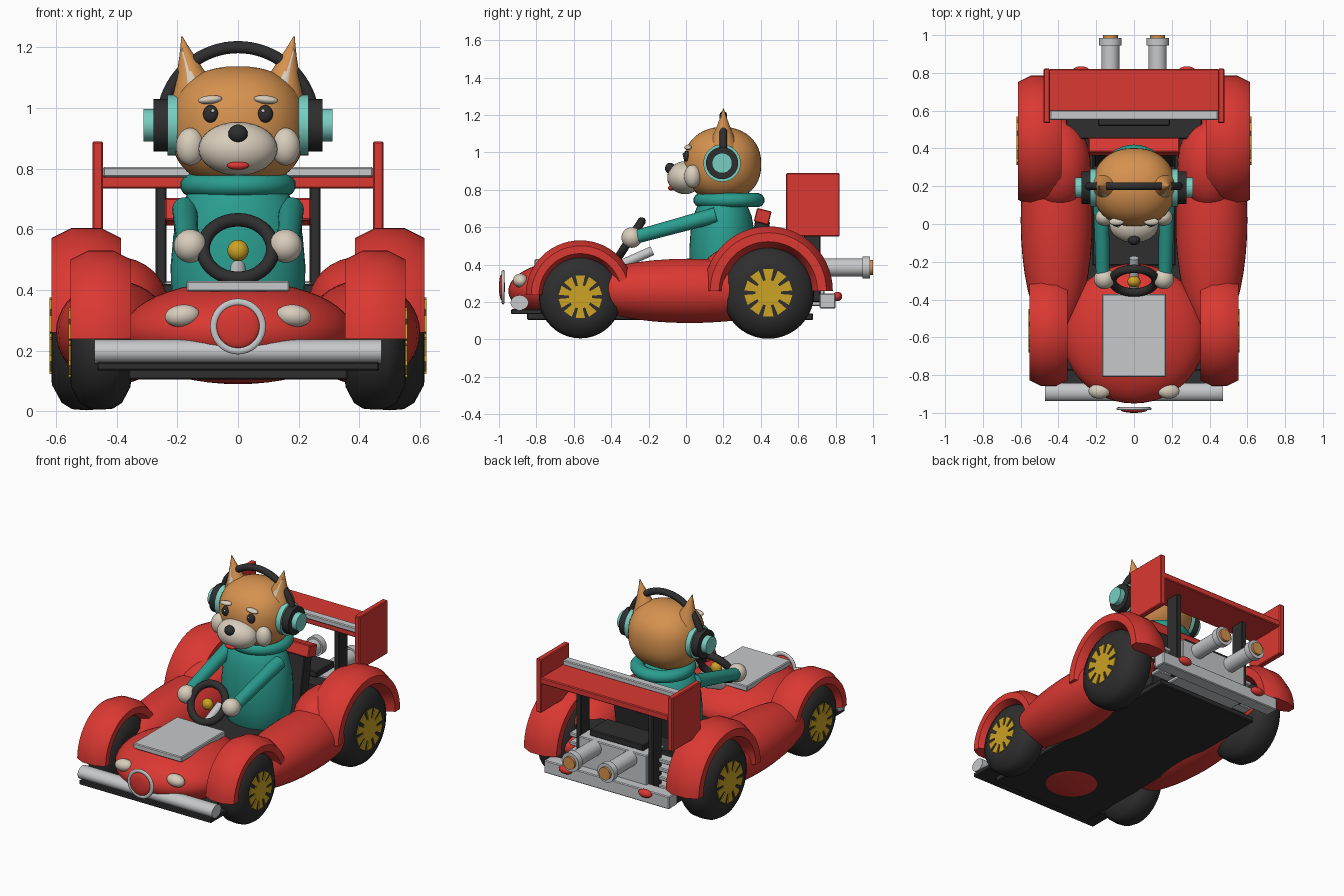
import bpy, bmesh, math
from mathutils import Vector, Matrix, Euler

if "Cube" in bpy.data.objects:
    bpy.data.objects.remove(bpy.data.objects["Cube"])

PI = math.pi


def material(name, hexcol):
    def lin(i):
        c = int(hexcol[i:i + 2], 16) / 255
        return c / 12.92 if c < 0.04045 else ((c + 0.055) / 1.055) ** 2.4
    m = bpy.data.materials.new(name)
    m.diffuse_color = (lin(0), lin(2), lin(4), 1)
    m.use_nodes = True
    m.node_tree.nodes["Principled BSDF"].inputs["Base Color"].default_value = m.diffuse_color
    return m


RED = material("red paint", "DB3832")
BLACK = material("black rubber", "2E2E2E")
SILVER = material("silver metal", "C6C8CA")
TEAL = material("teal cloth", "2A9D8F")
MINT = material("mint plastic", "78CEC2")
FUR = material("orange fur", "D6924F")
CREAM = material("cream fur", "D8CDBC")
GOLD = material("gold", "CCA325")
SIDES = ((-1, "left"), (1, "right"))


def finish(name, bm, mat, angle=35):
    bmesh.ops.recalc_face_normals(bm, faces=bm.faces)
    me = bpy.data.meshes.new(name)
    bm.to_mesh(me)
    bm.free()
    ob = bpy.data.objects.new(name, me)
    bpy.context.collection.objects.link(ob)
    me.materials.append(mat)
    bpy.ops.object.select_all(action='DESELECT')
    ob.select_set(True)
    bpy.context.view_layer.objects.active = ob
    bpy.ops.object.shade_smooth_by_angle(angle=math.radians(angle))
    return ob


def ellipsoid(name, c, r, mat, rot=(0, 0, 0), power=1.0, seg=32):
    bm = bmesh.new()
    bmesh.ops.create_uvsphere(bm, u_segments=seg, v_segments=seg // 2, radius=1)
    for v in bm.verts:
        # power below 1 squares off the x and z outline
        v.co.x = math.copysign(abs(v.co.x) ** power, v.co.x)
        v.co.z = math.copysign(abs(v.co.z) ** power, v.co.z)
    bm.transform(Matrix.LocRotScale(Vector(c), Euler(rot), Vector(r)))
    return finish(name, bm, mat)


def box(name, lo, hi, mat, tilt=0, bevel=0.005):
    lo, hi = Vector(lo), Vector(hi)
    bm = bmesh.new()
    bmesh.ops.create_cube(bm, size=1)
    bmesh.ops.scale(bm, vec=hi - lo, verts=bm.verts)
    bmesh.ops.bevel(bm, geom=bm.edges[:], offset=bevel, segments=1, affect='EDGES')
    bm.transform(Matrix.Translation((lo + hi) / 2) @ Matrix.Rotation(tilt, 4, 'X'))
    return finish(name, bm, mat, 30)


def rod(name, a, b, r1, r2, mat, seg=24, squash=1.0):
    a, b = Vector(a), Vector(b)
    bm = bmesh.new()
    bmesh.ops.create_cone(bm, cap_ends=True, segments=seg, radius1=r1, radius2=r2, depth=(b - a).length)
    bmesh.ops.scale(bm, vec=(1, squash, 1), verts=bm.verts)
    rot = Vector((0, 0, 1)).rotation_difference(b - a).to_matrix().to_4x4()
    bm.transform(Matrix.Translation((a + b) / 2) @ rot)
    return finish(name, bm, mat)


def loft(name, rings, mat, closed=False, angle=35):
    bm = bmesh.new()
    vs = [[bm.verts.new(p) for p in ring] for ring in rings]
    n = len(vs[0])
    for i in range(len(vs) if closed else len(vs) - 1):
        a, b = vs[i], vs[(i + 1) % len(vs)]
        for j in range(n):
            bm.faces.new((a[j], a[(j + 1) % n], b[(j + 1) % n], b[j]))
    if not closed:
        bm.faces.new(vs[0])
        bm.faces.new(vs[-1])
    return finish(name, bm, mat, angle)


def hoop(name, c, u, v, R, width, height, mat, arc=2 * PI, n=12, steps=36, angle=50):
    """Tube bent round centre c in the u-v plane; width runs along the axis."""
    c, u, v = Vector(c), Vector(u).normalized(), Vector(v).normalized()
    w = u.cross(v)
    k = 1 / math.cos(PI / n)
    full = arc > 6.2
    rings = []
    for i in range(steps if full else steps + 1):
        a = arc * i / steps
        d = u * math.cos(a) + v * math.sin(a)
        rings.append([c + d * (R + height * k * math.sin(t)) + w * width * k * math.cos(t)
                      for t in [(j + 0.5) * 2 * PI / n for j in range(n)]])
    return loft(name, rings, mat, full, angle)


def circle_x(x, y, z, r, n=40):
    return [(x, y + r * math.cos(2 * PI * i / n), z + r * math.sin(2 * PI * i / n)) for i in range(n)]


X, Y, Z = (1, 0, 0), (0, 1, 0), (0, 0, 1)

# Wheels, hubs and fenders
TYRE = [(-1, .55), (-.98, .66), (-.7, .9), (-.4, .985), (0, 1), (.4, .985), (.7, .9), (.98, .66), (1, .55)]
for s, side in SIDES:
    for end, cx, hw, cy, cz, r, fr in (("front", .452, .1, -.565, .228, .222, .242),
                                       ("rear", .5, .115, .44, .25, .246, .287)):
        loft(f"{end}_tyre_{side}", [circle_x(s * cx + hw * px, cy, cz, r * pr) for px, pr in TYRE], BLACK)
        hub = []
        for i in range(10):
            for off, rr in ((-.27, .53), (-.27, 1), (.27, 1), (.27, .53)):
                a = 2 * PI * (i + .5 + off * (1.25 if rr < 1 else 1.3)) / 10
                hub.append((cy + r * .525 * rr * math.cos(a), cz + r * .525 * rr * math.sin(a)))
        x0 = s * (cx + hw)
        loft(f"{end}_hub_{side}", [[(x, *p) for p in hub] for x in (x0 - s * .01, x0 + s * .006)], GOLD)
        hoop(f"{end}_fender_{side}", (s * cx, cy, cz + .01), Y, Z, fr, hw, .05 if end == "front" else .058,
             RED, PI, 8, 28)

# Body shell
ellipsoid("nose_body", (0, -.58, .26), (.38, .37, .17), RED, seg=48)
for s, side in SIDES:
    ellipsoid(f"side_pod_{side}", (s * .41, .02, .26), (.19, .62, .172), RED, seg=40)
    ellipsoid(f"rear_haunch_{side}", (s * .4, .32, .35), (.17, .24, .16), RED)
    ellipsoid(f"headlight_{side}", (s * .183, -.885, .315), (.058, .04, .037), CREAM, (0, s * .1, 0))
    ellipsoid(f"tail_light_{side}", (s * .28, .81, .23), (.045, .025, .025), RED)
box("floor_pan", (-.36, -.85, .105), (.36, .68, .14), BLACK)
box("front_lip", (-.465, -.935, .135), (.465, -.77, .163), BLACK)
rod("front_bumper", (-.472, -.89, .197), (.472, -.89, .197), .04, .04, SILVER, squash=1.2)
box("hood_plate", (-.17, -.81, .395), (.17, -.37, .43), SILVER)

# Round nose badge
hoop("badge_ring", (0, -.978, .28), X, Z, .08, .008, .012, SILVER)
ellipsoid("badge_centre", (0, -.984, .28), (.071, .016, .071), RED)

# Seat, engine and exhaust
box("seat_base", (-.22, -.22, .13), (.22, .4, .25), BLACK)
box("seat_back", (-.21, .33, .16), (.21, .41, .64), BLACK, -.17)
box("seat_top", (-.24, .37, .62), (.24, .45, .695), RED, -.25)
box("engine_cover", (-.36, .45, .14), (.36, .6, .42), BLACK)
box("engine_block", (-.24, .56, .18), (.24, .74, .43), SILVER)
box("engine_lid", (-.19, .52, .43), (.19, .7, .47), BLACK)
for i in range(4):
    box(f"engine_fin_{i}", (-.36, .55, .2 + i * .055), (.36, .66, .225 + i * .055), SILVER)
box("rear_bumper", (-.44, .715, .165), (.44, .8, .245), SILVER)
for s, side in SIDES:
    x = s * .125
    rod(f"exhaust_pipe_{side}", (x, .68, .385), (x, .96, .385), .048, .048, SILVER)
    rod(f"exhaust_collar_{side}", (x, .945, .385), (x, .985, .385), .06, .06, SILVER)
    rod(f"exhaust_tip_{side}", (x, .97, .385), (x, 1.0, .385), .04, .04, FUR)

# Rear wing
box("wing_panel", (-.45, .565, .735), (.45, .82, .775), RED)
box("wing_strip", (-.445, .55, .772), (.445, .602, .805), SILVER)
for s, side in SIDES:
    box(f"wing_end_plate_{side}", (s * .462 - .018, .535, .55), (s * .462 + .018, .822, .89), RED)
    box(f"wing_strut_{side}", (s * .253 - .018, .63, .2), (s * .253 + .018, .72, .74), BLACK)

# Steering
up = Vector((0, .13, .2)).normalized()
hoop("steering_wheel", (0, -.3, .535), X, up, .115, .022, .022, BLACK)
ellipsoid("steering_hub", (0, -.305, .53), (.035, .03, .035), GOLD)
rod("steering_column", (0, -.37, .39), (0, -.18, .475), .025, .025, SILVER)

# Driver body
PROFILE = [(.2, .16), (.28, .2), (.38, .22), (.48, .222), (.58, .213), (.66, .195), (.72, .165), (.76, .12)]
loft("torso", [[(r * math.cos(a * PI / 18), .195 + .8 * r * math.sin(a * PI / 18), z) for a in range(36)]
               for z, r in PROFILE], TEAL)
hoop("scarf", (0, .23, .745), X, Y, .148, .037, .042, TEAL)
for s, side in SIDES:
    rod(f"arm_{side}", (s * .175, .16, .665), (s * .165, -.28, .545), .042, .036, TEAL)
    ellipsoid(f"hand_{side}", (s * .157, -.29, .545), (.055, .055, .055), CREAM)

# Head and face
ellipsoid("head", (0, .195, .937), (.224, .207, .2), FUR, power=.86, seg=48)
ellipsoid("muzzle", (0, -.005, .865), (.13, .095, .088), CREAM)
ellipsoid("nose_tip", (0, -.085, .915), (.032, .027, .03), BLACK)
ellipsoid("mouth", (0, -.08, .81), (.036, .016, .014), RED)
for s, side in SIDES:
    ellipsoid(f"cheek_{side}", (s * .157, .035, .872), (.048, .045, .062), CREAM)
    ellipsoid(f"eye_{side}", (s * .09, .003, .98), (.025, .018, .029), BLACK)
    ellipsoid(f"eye_glint_{side}", (s * .083, -.014, .99), (.006, .005, .006), CREAM, seg=12)
    ellipsoid(f"brow_{side}", (s * .092, .012, 1.027), (.04, .02, .014), CREAM, (0, s * .1, 0))
    # Ears bend outward from a wide base to a sharp tip
    for part, mat, dy, k, z0, z1 in (("ear", FUR, 0, 1, 1.04, 1.235), ("inner_ear", CREAM, -.03, .52, 1.06, 1.195)):
        rings = []
        for i in range(7):
            t = i / 6
            r = k * (.073 * (1 - t) ** 1.1 + .002)
            cx, cz = s * (.147 + .038 * t ** 1.2), z0 + (z1 - z0) * t
            rings.append([(cx + r * math.cos(a * PI / 8), .2 + dy * (1 - .6 * t) + r * math.sin(a * PI / 8),
                           cz - s * .3 * r * math.cos(a * PI / 8)) for a in range(16)])
        loft(f"{part}_{side}", rings, mat)

# Headphones
hoop("headphone_band", (0, .2, .95), X, Z, .25, .02, .02, BLACK, PI)
for s, side in SIDES:
    for part, x0, x1, r, mat in (("pad", .2, .232, .1, MINT), ("cup", .228, .278, .086, BLACK),
                                 ("cap", .27, .312, .054, MINT)):
        rod(f"headphone_{part}_{side}", (s * x0, .193, .943), (s * x1, .193, .943), r, r, mat, 32)
